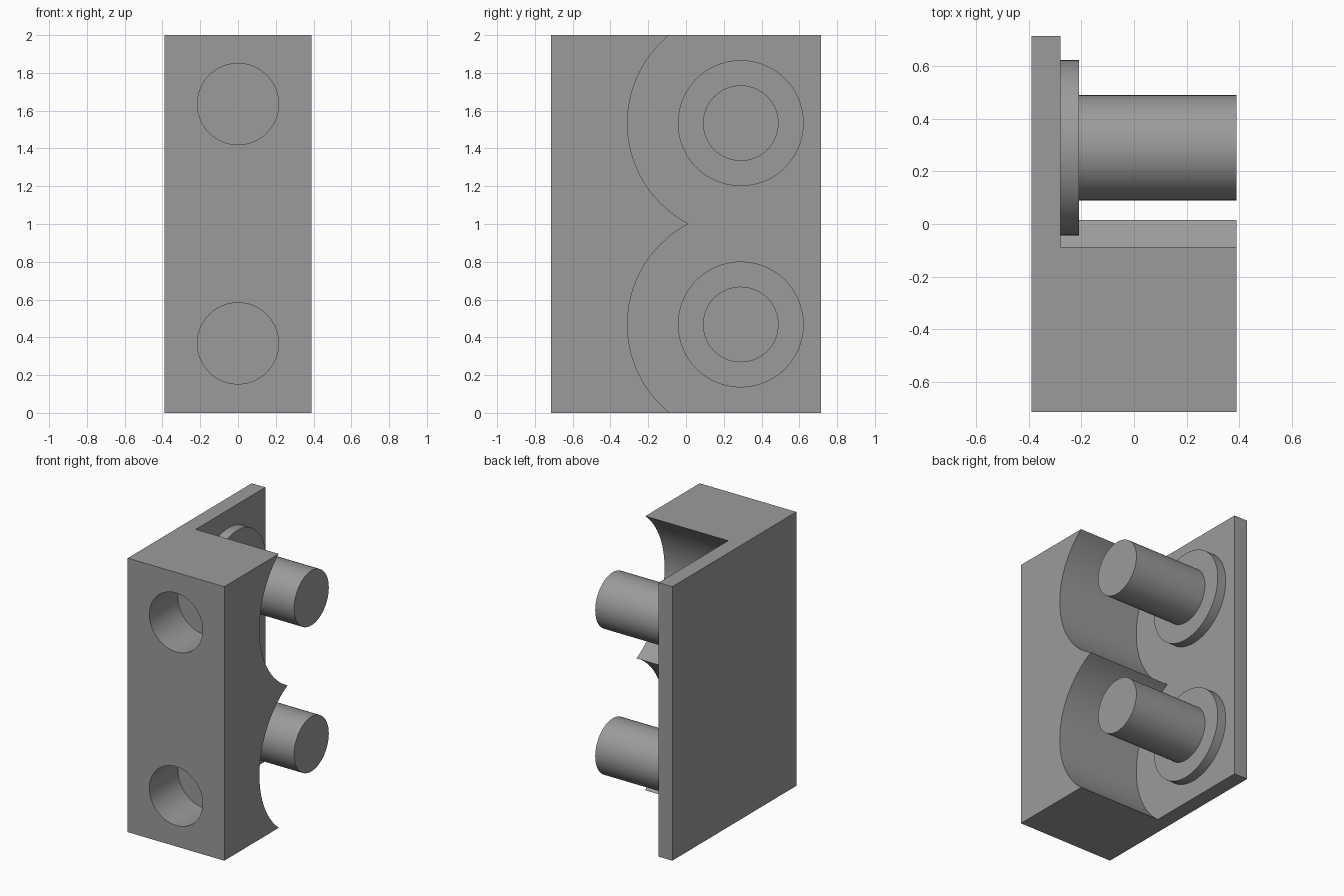
import bpy, math

if "Cube" in bpy.data.objects:
    bpy.data.objects.remove(bpy.data.objects["Cube"])

HX, HY, H = 0.39, 0.715, 2.0      # half width, half depth, height
PLATE_X = -0.28                   # inner face of the thin plate
AXIS_Y = 0.29
AXIS_Z = (0.468, 1.534)           # heights of the two pin axes

grey = bpy.data.materials.new("plain grey")
grey.diffuse_color = (0.33, 0.33, 0.33, 1)
grey.use_nodes = True
grey.node_tree.nodes["Principled BSDF"].inputs["Base Color"].default_value = grey.diffuse_color


def box(name, lo, hi):
    bpy.ops.mesh.primitive_cube_add(size=1, location=[(a + b) / 2 for a, b in zip(lo, hi)])
    ob = bpy.context.object
    ob.name = name
    ob.scale = [b - a for a, b in zip(lo, hi)]
    bpy.ops.object.transform_apply(location=True, rotation=True, scale=True)
    ob.data.materials.append(grey)
    return ob


def cylinder(name, radius, start, length, axis):
    """Cylinder running from start along +x or +y."""
    centre = list(start)
    centre["xy".index(axis)] += length / 2
    rot = (0, math.pi / 2, 0) if axis == "x" else (math.pi / 2, 0, 0)
    bpy.ops.mesh.primitive_cylinder_add(vertices=96, radius=radius, depth=length,
                                        location=centre, rotation=rot)
    ob = bpy.context.object
    ob.name = name
    bpy.ops.object.transform_apply(location=True, rotation=True, scale=True)
    ob.data.materials.append(grey)
    bpy.ops.object.shade_smooth_by_angle(angle=math.radians(30))
    return ob


def cut(target, cutter):
    mod = target.modifiers.new("cut", "BOOLEAN")
    mod.operation, mod.solver, mod.object = "DIFFERENCE", "EXACT", cutter
    bpy.context.view_layer.objects.active = target
    bpy.ops.object.modifier_apply(modifier=mod.name)
    bpy.data.objects.remove(cutter, do_unlink=True)


# Housing: solid block, opened at the back so only a side plate remains
housing = box("housing", (-HX, -HY, 0), (HX, HY, H))
cut(housing, box("rear_cutter", (PLATE_X, 0.05, -0.5), (1, 1.5, H + 0.5)))

# Scooped recesses around each pin
for z in AXIS_Z:
    cut(housing, cylinder("recess_cutter", 0.60, (PLATE_X, AXIS_Y, z), 1.2, "x"))

# Blind round holes in the front face
for z in (0.368, 1.635):
    cut(housing, cylinder("hole_cutter", 0.215, (0, -HY - 0.2, z), 0.2 + 0.33, "y"))

bpy.ops.object.select_all(action="DESELECT")
housing.select_set(True)
bpy.context.view_layer.objects.active = housing
bpy.ops.object.shade_smooth_by_angle(angle=math.radians(30))

# Flanges and pins standing on the plate
for label, z in zip(("lower", "upper"), AXIS_Z):
    cylinder(label + "_flange", 0.333, (PLATE_X - 0.02, AXIS_Y, z), 0.09, "x")
    cylinder(label + "_pin", 0.20, (-0.23, AXIS_Y, z), HX + 0.23, "x")
